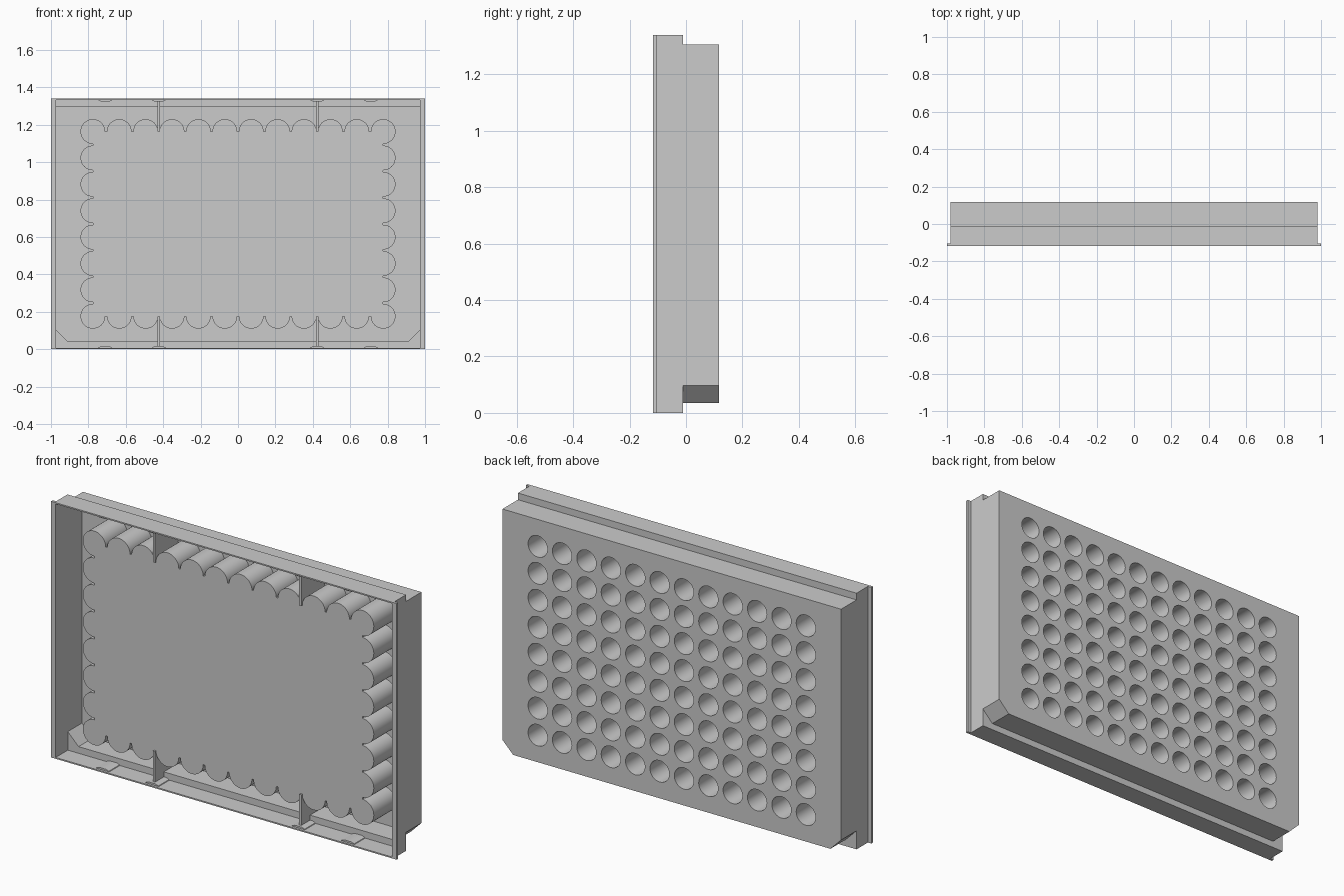
import bpy
import bmesh
from math import sin, cos, radians

cube = bpy.data.objects.get("Cube")
if cube:
    bpy.data.objects.remove(cube, do_unlink=True)

HEIGHT, PITCH, COLS, ROWS = 1.34, 0.1411, 12, 8
MID = HEIGHT / 2
FRONT, STEP, BACK = -0.1175, -0.01, 0.1175
CEILING = 0.1          # inner face of the well deck
WALL = 0.007
X0, Z0 = -PITCH * (COLS - 1) / 2, MID - PITCH * (ROWS - 1) / 2

grey = bpy.data.materials.new("plain_grey")
grey.use_nodes = True
grey.diffuse_color = (0.6, 0.6, 0.6, 1)
grey.node_tree.nodes["Principled BSDF"].inputs["Base Color"].default_value = (0.6, 0.6, 0.6, 1)


def prisms(name, loops, y0, y1):
    """Extrude closed (x, z) loops from y0 to y1 as one object."""
    bm = bmesh.new()
    for loop in loops:
        face = bm.faces.new([bm.verts.new((x, y0, z)) for x, z in loop])
        out = bmesh.ops.extrude_face_region(bm, geom=[face], use_keep_orig=True)
        moved = [v for v in out["geom"] if isinstance(v, bmesh.types.BMVert)]
        bmesh.ops.translate(bm, verts=moved, vec=(0, y1 - y0, 0))
    bmesh.ops.recalc_face_normals(bm, faces=bm.faces)
    mesh = bpy.data.meshes.new(name)
    bm.to_mesh(mesh)
    bm.free()
    mesh.materials.append(grey)
    obj = bpy.data.objects.new(name, mesh)
    bpy.context.collection.objects.link(obj)
    return obj


def combine(target, tool, operation):
    """Apply a boolean and remove the tool."""
    tool.hide_render = True
    mod = target.modifiers.new(operation.lower(), "BOOLEAN")
    mod.operation, mod.object, mod.solver = operation, tool, "EXACT"
    bpy.context.view_layer.objects.active = target
    bpy.ops.object.modifier_apply(modifier=mod.name)
    bpy.data.objects.remove(tool, do_unlink=True)


def smooth(obj):
    bpy.ops.object.select_all(action="DESELECT")
    obj.select_set(True)
    bpy.context.view_layer.objects.active = obj
    bpy.ops.object.shade_smooth_by_angle(angle=radians(30))


def rect(xa, xb, za, zb):
    return [(xa, za), (xb, za), (xb, zb), (xa, zb)]


def arc(cx, cz, r, start, span, steps):
    angles = [radians(start + span * i / steps) for i in range(steps + 1)]
    return [(cx + r * cos(a), cz + r * sin(a)) for a in angles]


def deck_outline(inset):
    """Upper case outline with the two lower corners cut off."""
    x, z, c = 0.98 - inset, 0.035 + inset, 0.062
    return [(-x + c, z), (x - c, z), (x, z + c), (x, HEIGHT - z),
            (-x, HEIGHT - z), (-x, z + c)]


def scallop_outline(r):
    """Outline around the outer ring of wells, with a slot between neighbours."""
    points = []
    cx, cz = X0, Z0
    for side in range(4):
        dx, dz = [(1, 0), (0, 1), (-1, 0), (0, -1)][side]
        for i in range((COLS if side % 2 == 0 else ROWS) - 1):
            turn = 90 * side
            if i == 0:
                points += arc(cx, cz, r, turn + 90, 270, 30)
            else:
                points += arc(cx, cz, r, turn + 180, 180, 20)
            cx, cz = cx + dx * PITCH, cz + dz * PITCH
    return points


# Main shell: wide skirt, narrower deck and the scalloped well block
body = prisms("plate_body", [rect(-0.98, 0.98, 0, HEIGHT)], FRONT, STEP)
combine(body, prisms("deck", [deck_outline(0)], -0.06, BACK), "UNION")
combine(body, prisms("skirt_hollow", [rect(-0.98 + WALL, 0.98 - WALL, WALL, HEIGHT - WALL)],
                     FRONT - 0.1, STEP - WALL), "DIFFERENCE")
combine(body, prisms("deck_hollow", [deck_outline(WALL)], -0.05, CEILING), "DIFFERENCE")
combine(body, prisms("well_block", [scallop_outline(0.066)], -0.08, CEILING + 0.008), "UNION")

# Round wells opening at the back
wells = [arc(X0 + i * PITCH, Z0 + j * PITCH, 0.056, 0, 350, 35)
         for i in range(COLS) for j in range(ROWS)]
combine(body, prisms("wells", wells, -0.05, BACK + 0.05), "DIFFERENCE")
smooth(body)

# Narrow lips along the sides of the front rim
for name, s in (("left", 1), ("right", -1)):
    prisms(name + "_lip", [rect(*sorted((s * 0.975, s)), 0, HEIGHT)], FRONT, FRONT + 0.014)


def both_ends(loop):
    return [loop, [(x, HEIGHT - z) for x, z in loop]]


# Stiffening ribs joining the block to the skirt and deck walls
for name, x in (("left", 3 * PITCH), ("right", -3 * PITCH)):
    a, b = x - 0.006, x + 0.006
    prisms(name + "_skirt_ribs", both_ends(rect(a, b, 0.004, Z0)), -0.09, STEP - 0.004)
    prisms(name + "_deck_ribs", both_ends(rect(a, b, 0.039, Z0)), STEP - 0.004, CEILING + 0.004)

# Shallow pads on the inside of the top and bottom skirt walls
pads = []
for x in (-0.71, -3 * PITCH, 3 * PITCH, 0.71):
    pads += both_ends([(x - 0.04, 0.004), (x + 0.04, 0.004), (x + 0.036, 0.01),
                       (x + 0.02, 0.016), (x - 0.02, 0.016), (x - 0.036, 0.01)])
smooth(prisms("skirt_pads", pads, -0.105, STEP - 0.004))
